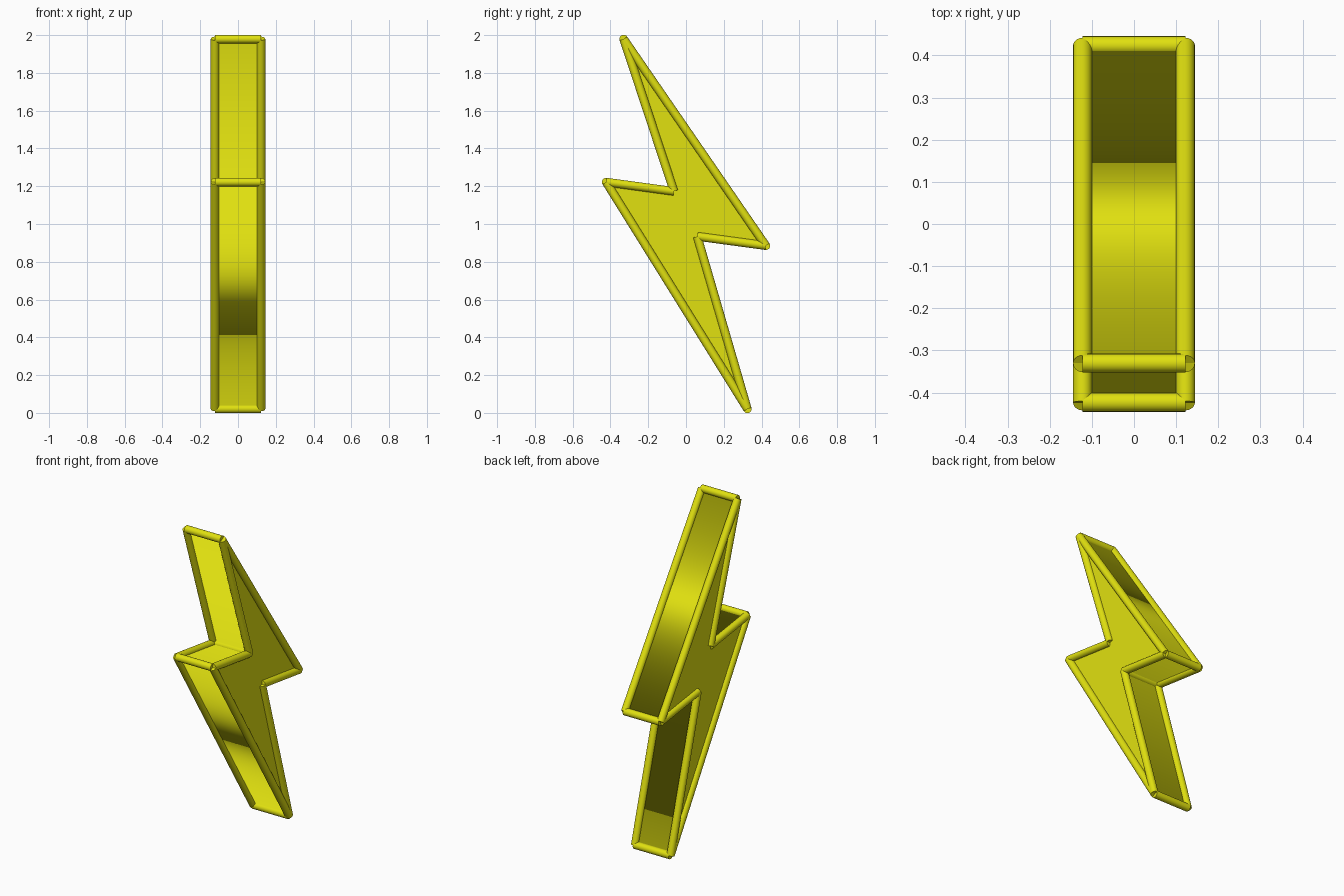
import bpy, bmesh, math
from mathutils import Vector

cube = bpy.data.objects.get("Cube")
if cube:
    bpy.data.objects.remove(cube, do_unlink=True)

HALF = 0.122      # half thickness of the bolt
R = 0.0225        # rim tube radius
# bolt outline (y, z), clockwise from the top tip
OUTLINE = [(-0.33, 1.979), (0.423, 0.885), (0.06, 0.934),
           (0.325, 0.021), (-0.423, 1.222), (-0.064, 1.173)]

yellow = bpy.data.materials.new("bright yellow")
yellow.use_nodes = True
COLOR = (0.75, 0.75, 0.005, 1.0)
yellow.diffuse_color = COLOR
yellow.node_tree.nodes["Principled BSDF"].inputs["Base Color"].default_value = COLOR


def add_object(name, bm):
    mesh = bpy.data.meshes.new(name)
    bmesh.ops.recalc_face_normals(bm, faces=bm.faces)
    bm.to_mesh(mesh)
    bm.free()
    mesh.materials.append(yellow)
    obj = bpy.data.objects.new(name, mesh)
    bpy.context.collection.objects.link(obj)
    return obj


def add_tube(name, a, b):
    """Capped round bar from a to b, with smooth sides and sharp ends."""
    a, b = Vector(a), Vector(b)
    bm = bmesh.new()
    bmesh.ops.create_cone(bm, cap_ends=True, segments=20, radius1=R, radius2=R,
                          depth=(b - a).length)
    for f in bm.faces:
        f.smooth = len(f.verts) == 4
        if not f.smooth:
            for e in f.edges:
                e.smooth = False
    obj = add_object(name, bm)
    obj.location = (a + b) / 2
    obj.rotation_mode = 'QUATERNION'
    obj.rotation_quaternion = (b - a).to_track_quat('Z', 'Y')
    return obj


# Solid bolt: outline extruded across x, walls smooth, side panels crisp
bm = bmesh.new()
panel = bm.faces.new([bm.verts.new((-HALF, y, z)) for y, z in OUTLINE])
ext = bmesh.ops.extrude_face_region(bm, geom=[panel], use_keep_orig=True)
bmesh.ops.translate(bm, vec=(2 * HALF, 0, 0),
                    verts=[g for g in ext["geom"] if isinstance(g, bmesh.types.BMVert)])
for f in bm.faces:
    f.smooth = True
    if len(f.verts) == len(OUTLINE):
        for e in f.edges:
            e.smooth = False
add_object("bolt_body", bm)

# Rim tubes along both outlines and across every corner
for i, (y, z) in enumerate(OUTLINE):
    y2, z2 = OUTLINE[(i + 1) % len(OUTLINE)]
    for side, x in (("left", HALF), ("right", -HALF)):
        add_tube(f"{side}_rim_{i + 1}", (x, y, z), (x, y2, z2))
    add_tube(f"cross_rim_{i + 1}", (-HALF, y, z), (HALF, y, z))
